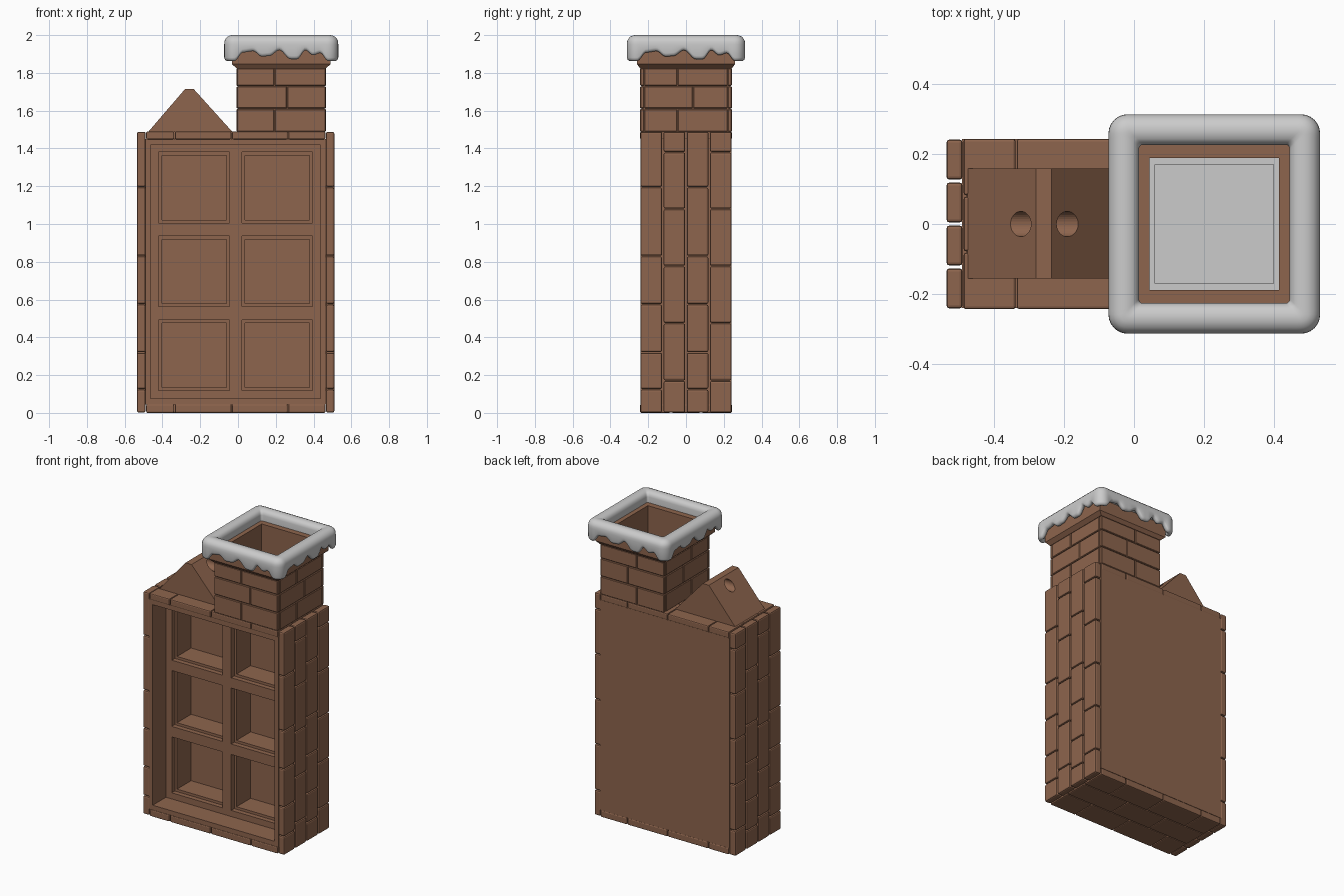
import bpy, bmesh, math

if "Cube" in bpy.data.objects:
    bpy.data.objects.remove(bpy.data.objects["Cube"])

brown = bpy.data.materials.new("brick_brown")
brown.diffuse_color = (0.27, 0.13, 0.075, 1)
brown.use_nodes = True
brown.node_tree.nodes["Principled BSDF"].inputs["Base Color"].default_value = brown.diffuse_color


def make(name, bm, mat=brown, bevel=0.0, segs=2):
    bmesh.ops.recalc_face_normals(bm, faces=bm.faces)
    me = bpy.data.meshes.new(name)
    bm.to_mesh(me)
    bm.free()
    ob = bpy.data.objects.new(name, me)
    bpy.context.collection.objects.link(ob)
    if mat:
        me.materials.append(mat)
    if bevel:
        m = ob.modifiers.new("bevel", 'BEVEL')
        m.width, m.segments = bevel, segs
    return ob


def box(bm, x, y, z):
    vs = bmesh.ops.create_cube(bm, size=1)["verts"]
    for v in vs:
        for i, (a, b) in enumerate((x, y, z)):
            v.co[i] = a if v.co[i] < 0 else b


def loft(name, rings, close=True, mat=brown):
    bm = bmesh.new()
    loops = [[bm.verts.new(p) for p in r] for r in rings]
    n = len(loops[0])
    pairs = list(zip(loops, loops[1:])) + ([(loops[-1], loops[0])] if close else [])
    for a, b in pairs:
        for i in range(n):
            j = (i + 1) % n
            bm.faces.new((a[i], a[j], b[j], b[i]))
    if not close:
        bm.faces.new(loops[0])
        bm.faces.new(loops[-1])
    return make(name, bm, mat)


def spans(cuts, gap=0.004):
    return [(a + gap / 2, b - gap / 2) for a, b in zip(cuts, cuts[1:])]


def cut(ob, boxes, name):
    bm = bmesh.new()
    for b in boxes:
        box(bm, *b)
    c = make(name, bm)
    c.hide_render = True
    c.hide_viewport = True
    c.display_type = 'WIRE'
    m = ob.modifiers.new(name, 'BOOLEAN')
    m.object, m.operation, m.solver = c, 'DIFFERENCE', 'EXACT'


# Cabinet body with stepped front compartments
bm = bmesh.new()
box(bm, (-0.49, 0.467), (-0.24, 0.242), (0.045, 1.45))
body = make("cabinet_body", bm)
cut(body, [((-0.463, 0.437), (-0.4, -0.10), (0.077, 1.418))], "recess_cutter")
cols = [(-0.42, -0.045), (0.02, 0.395)]
rows = [(0.118, 0.492), (0.562, 0.936), (1.005, 1.38)]
cut(body, [(c, (-0.2, -0.068), r) for c in cols for r in rows], "step_cutter")
cut(body, [((c[0] + .017, c[1] - .017), (-0.15, 0.08), (r[0] + .017, r[1] - .017))
           for c in cols for r in rows], "compartment_cutter")

# Upright bricks on both sides
zA = [0, 0.125, 0.32, 0.575, 0.83, 1.195, 1.49]
zB = [0, 0.17, 0.475, 0.777, 1.08, 1.38, 1.49]
for name, x in (("left_side_bricks", (-0.535, -0.489)), ("right_side_bricks", (0.466, 0.51))):
    bm = bmesh.new()
    for i, y in enumerate(spans([-0.245, -0.1225, 0, 0.1225, 0.245], 0.008)):
        for z in spans(zB if i % 2 else zA):
            box(bm, x, y, z)
    make(name, bm, bevel=0.009)

# Flat bricks on the top and the bottom
xA = [-0.488, -0.336, -0.033, 0.265, 0.465]
xB = [-0.488, -0.185, 0.115, 0.465]
for name, z in (("bottom_bricks", (0, 0.046)), ("top_bricks", (1.447, 1.49))):
    bm = bmesh.new()
    for i, y in enumerate(spans([-0.245, -0.08, 0.08, 0.245])):
        for x in spans(xB if i % 2 else xA):
            box(bm, x, y, z)
    make(name, bm, bevel=0.007)

# Small gable with a round hole through it
prof = [(-0.475, 1.488), (-0.03, 1.488), (-0.235, 1.715), (-0.28, 1.715)]
gable = loft("gable", [[(x, y, z) for x, z in prof] for y in (-0.155, 0.158)], False)
ring = [(0.036 * math.cos(k * math.tau / 32), 1.665 + 0.034 * math.sin(k * math.tau / 32))
        for k in range(32)]
hole = loft("hole_cutter", [[(x, y, z) for y, z in ring] for x in (-0.6, 0.1)], False)
hole.hide_render = hole.hide_viewport = True
m = gable.modifiers.new("hole", 'BOOLEAN')
m.object, m.solver = hole, 'EXACT'

# Chimney liner and flared cap
CX = 0.229


def rect(hx, hy, z):
    return [(CX + sx * hx, sy * hy, z) for sx, sy in ((-1, -1), (1, -1), (1, 1), (-1, 1))]


loft("chimney_liner_and_cap", [rect(*r) for r in (
    (.230, .236, 1.485), (.230, .236, 1.824), (.236, .243, 1.824), (.261, .259, 1.846),
    (.261, .259, 1.93), (.185, .188, 1.93), (.185, .188, 1.485))])

# Chimney bricks: full-width front and back, side bricks between them
bm = bmesh.new()
for i, z in enumerate(spans([1.488, 1.61, 1.73, 1.826], 0.003)):
    for x in spans([CX - .237, 0.26 if i == 1 else 0.193, CX + .237], 0.003):
        for s in (-1, 1):
            box(bm, x, sorted((s * .222, s * .243)), z)
    for y in spans([-0.222, 0.037 if i == 1 else -0.045, 0.222], 0.003):
        for s in (-1, 1):
            box(bm, sorted((CX + s * .215, CX + s * .237)), y, z)
make("chimney_bricks", bm, bevel=0.004, segs=1)

# Grey floor inside the flue
bm = bmesh.new()
box(bm, (CX - .186, CX + .186), (-.189, .189), (1.49, 1.52))
box(bm, (CX - .17, CX + .17), (-.17, .17), (1.515, 1.53))
make("flue_floor", bm, None)

# Snow rim: rounded section swept round the cap, lower edge follows the drips
drips = [(0, 1.863), (.09, 1.908), (.2, 1.915), (.29, 1.886), (.37, 1.889), (.48, 1.92),
         (.6, 1.872), (.67, 1.872), (.76, 1.92), (.84, 1.893), (.92, 1.905), (1, 1.863)]


def drip(t):
    for (a, za), (b, zb) in zip(drips, drips[1:]):
        if t <= b:
            u = (t - a) / (b - a)
            return za + (zb - za) * u * u * (3 - 2 * u)
    return drips[-1][1]


def snow_point(side, t, ang, d, z):
    # t runs along a straight side, ang is the outward direction
    r = max(0.012, 0.055 - d)
    ax, ay = 0.302 - d - r, 0.313 - d - r
    c = [(-ax, -ay), (ax, -ay), (ax, ay), (-ax, ay)]
    a, b = c[side], c[(side + 1) % 4]
    return (CX + a[0] + (b[0] - a[0]) * t + r * math.cos(ang),
            a[1] + (b[1] - a[1]) * t + r * math.sin(ang), z)


path = []
for s in range(4):
    base = (s - 1) * math.pi / 2
    path += [(s, k / 48, base) for k in range(49)]
    path += [(s, 1, base + k * math.pi / 12) for k in range(1, 6)]
top = [(.087, 1.92), (.087, 1.968), (.083, 1.984), (.07, 1.996), (.05, 2.0), (.034, 1.999),
       (.018, 1.992), (.006, 1.979), (.001, 1.965), (0, 1.95)]
low = [(0, .018), (.004, .007), (.012, .001), (.02, 0), (.029, .004), (.035, .015)]
rings = [[snow_point(*p, d, z) for p in path] for d, z in top]
rings += [[snow_point(*p, d, drip(p[1]) + h) for p in path] for d, h in low]
rings.append([snow_point(*p, .043, 1.94) for p in path])
snow = loft("snow_rim", rings, True, None)

# Smooth shading on the snow and the hole
for ob in (snow, gable):
    bpy.ops.object.select_all(action='DESELECT')
    ob.select_set(True)
    bpy.context.view_layer.objects.active = ob
    bpy.ops.object.shade_smooth_by_angle(angle=math.radians(50 if ob is snow else 25))
